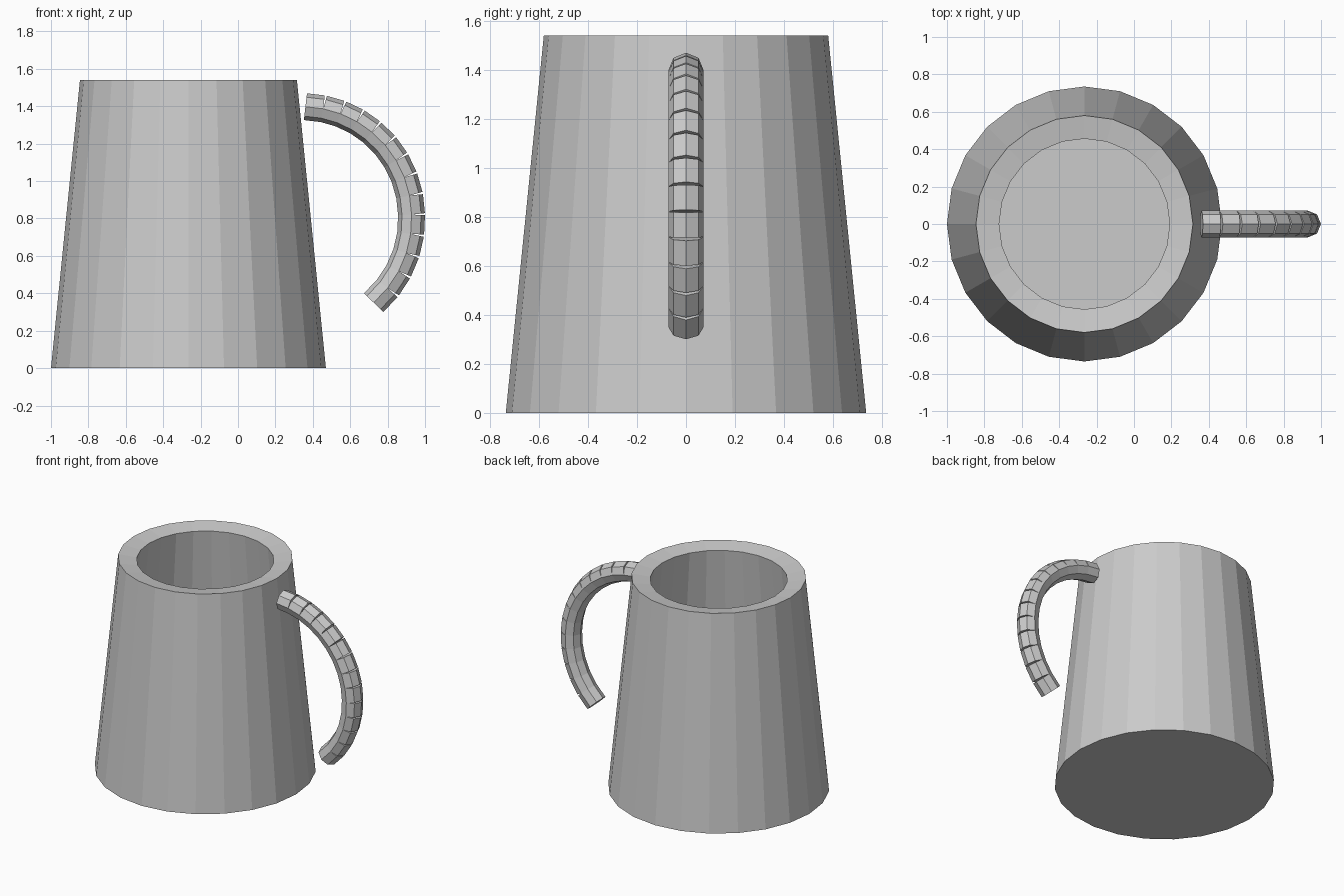
import bpy, bmesh
from math import sin, cos, pi, radians
from mathutils import Vector

if "Cube" in bpy.data.objects:
    bpy.data.objects.remove(bpy.data.objects["Cube"])


def make_object(name, bm):
    bmesh.ops.recalc_face_normals(bm, faces=bm.faces)
    mesh = bpy.data.meshes.new(name)
    bm.to_mesh(mesh)
    bm.free()
    obj = bpy.data.objects.new(name, mesh)
    bpy.context.collection.objects.link(obj)


# Mug body: tapered 24-sided cup with a thick wall and an inward sloping rim
SIDES, CUP_X = 24, -0.265
profile = [(0.735, 0), (0.58, 1.54), (0.456, 1.52), (0.60, 0.12)]
bm = bmesh.new()
rings = [[bm.verts.new((CUP_X + r * cos(2 * pi * i / SIDES),
                        r * sin(2 * pi * i / SIDES), z)) for i in range(SIDES)]
         for r, z in profile]
for low, high in zip(rings, rings[1:]):
    for i in range(SIDES):
        j = (i + 1) % SIDES
        bm.faces.new((low[i], low[j], high[j], high[i]))
bm.faces.new(rings[0])
bm.faces.new(rings[-1])
make_object("mug_body", bm)


# Handle: straight octagonal links set along an arc, opening slightly outside
LINKS, TUBE = 14, 0.072
CENTRE = Vector((0.34, 0, 0.81))


def arc_point(i):
    a = radians(88 - 9.3 * i - 0.04 * i * i)
    r = 0.588 + 0.012 * max(0, i - 9) / 5
    return CENTRE + Vector((r * cos(a), 0, r * sin(a)))


bm = bmesh.new()
for k in range(LINKS):
    start, end = arc_point(k), arc_point(k + 1)
    axis = (end - start).normalized()
    side = Vector((0, 1, 0))
    out = axis.cross(side)
    ends = [[bm.verts.new(p + TUBE * (out * cos(n * pi / 4) + side * sin(n * pi / 4)))
             for n in range(8)] for p in (start, end)]
    for n in range(8):
        m = (n + 1) % 8
        bm.faces.new((ends[0][n], ends[0][m], ends[1][m], ends[1][n]))
    for ring in ends:
        bm.faces.new(ring)
make_object("handle", bm)
